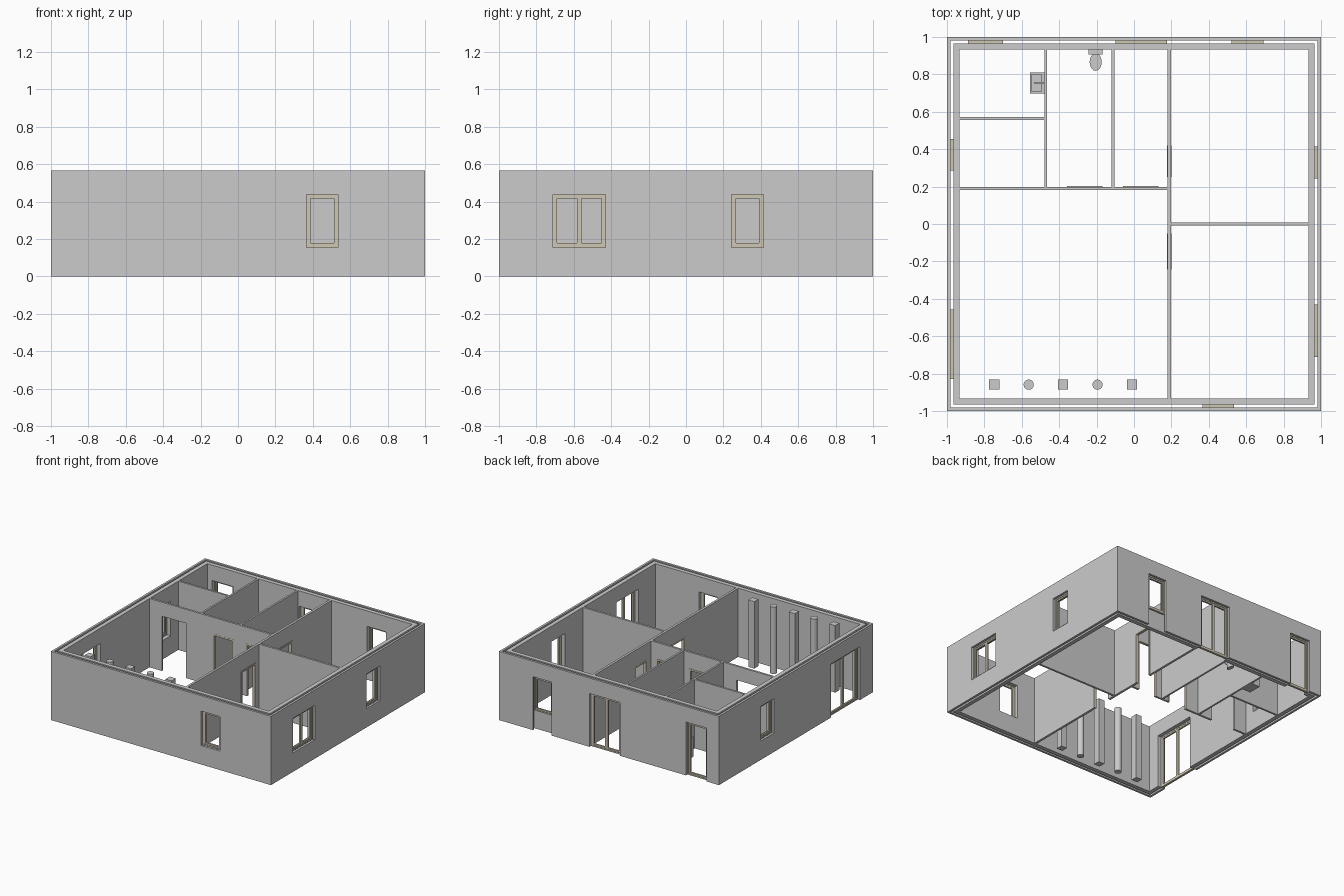
import bpy, bmesh, math

if "Cube" in bpy.data.objects:
    bpy.data.objects.remove(bpy.data.objects["Cube"])

H = 0.565          # wall height
HEAD = 0.4385      # window head height
SILL = 0.155

tan = bpy.data.materials.new("tan_frame")
tan.diffuse_color = (0.62, 0.57, 0.46, 1)
tan.use_nodes = True
tan.node_tree.nodes["Principled BSDF"].inputs["Base Color"].default_value = tan.diffuse_color


def boxes(name, items, mat=None):
    """One object made of axis-aligned boxes (x0, x1, y0, y1, z0, z1)."""
    bm = bmesh.new()
    for x0, x1, y0, y1, z0, z1 in items:
        for v in bmesh.ops.create_cube(bm, size=1)["verts"]:
            v.co = (x1 if v.co.x > 0 else x0,
                    y1 if v.co.y > 0 else y0,
                    z1 if v.co.z > 0 else z0)
    return finish(name, bm, mat)


def finish(name, bm, mat=None):
    me = bpy.data.meshes.new(name)
    bm.to_mesh(me)
    bm.free()
    ob = bpy.data.objects.new(name, me)
    bpy.context.collection.objects.link(ob)
    if mat:
        me.materials.append(mat)
    return ob


def cut(ob, items):
    """Subtract boxes from an object and remove the cutter."""
    cutter = boxes("cutter", items)
    mod = ob.modifiers.new("openings", "BOOLEAN")
    mod.operation, mod.solver, mod.object = "DIFFERENCE", "EXACT", cutter
    bpy.context.view_layer.objects.active = ob
    bpy.ops.object.modifier_apply(modifier=mod.name)
    bpy.data.objects.remove(cutter)


def along(axis, u0, u1, d0, d1, z0, z1):
    """Box from wall coordinates: u runs along the wall, d through it."""
    d0, d1 = sorted((d0, d1))
    return (u0, u1, d0, d1, z0, z1) if axis == "x" else (d0, d1, u0, u1, z0, z1)


def border(axis, u0, u1, d0, d1, z0, z1, t, bottom=True):
    """Four (or three) bars around a rectangle."""
    zb = z0 + t if bottom else z0
    bars = [along(axis, u0, u0 + t, d0, d1, z0, z1),
            along(axis, u1 - t, u1, d0, d1, z0, z1),
            along(axis, u0 + t, u1 - t, d0, d1, z1 - t, z1)]
    if bottom:
        bars.append(along(axis, u0 + t, u1 - t, d0, d1, z0, zb))
    return bars


# Exterior openings: name, axis, side, u0, u1, frame sill, outer cut sill, panes
openings = [
    ("front_window", "x", -1, 0.365, 0.535, SILL, SILL, 1),
    ("right_double_window", "y", 1, -0.712, -0.43, SILL, SILL, 2),
    ("right_window", "y", 1, 0.243, 0.414, SILL, SILL, 1),
    ("back_recessed_window", "x", 1, 0.522, 0.692, SILL, -0.05, 1),
    ("back_double_door", "x", 1, -0.10, 0.176, 0, -0.05, 2),
    ("back_entrance_door", "x", 1, -0.888, -0.70, 0, -0.05, 1),
    ("left_window", "y", -1, 0.286, 0.455, SILL, SILL, 1),
    ("left_patio_door", "y", -1, -0.83, -0.457, 0, -0.05, 2),
]

# Cavity wall: outer and inner leaf
for name, o, i in (("outer_wall", 1.0, 0.982), ("inner_wall", 0.966, 0.932)):
    wall = boxes(name, [(-o, o, -o, o, 0, H)])
    cut(wall, [(-i, i, -i, i, -1, 1)])
    cut(wall, [along(ax, u0, u1, s * (i - 0.01), s * (o + 0.01),
                     outer if name == "outer_wall" or sill == 0 else sill, HEAD)
               for _, ax, s, u0, u1, sill, outer, _ in openings])

# Window and door frames with inner sashes
for name, ax, s, u0, u1, sill, _, panes in openings:
    bars = border(ax, u0, u1, s * 0.962, s * 0.981, sill, HEAD, 0.011)
    w = (u1 - u0 - 0.022) / panes
    for k in range(panes):
        a = u0 + 0.011 + k * w
        bars += border(ax, a, a + w, s * 0.964, s * 0.977,
                       sill + 0.011, HEAD - 0.011, 0.012)
    boxes(name, bars, tan)

# Interior partitions: name, axis, u range, thickness range, door list
HALL = 0.45
partitions = [
    ("spine_partition", "y", -0.932, 0.932, 0.178, 0.197,
     [(0.25, 0.42, True), (-0.243, -0.05, True)]),
    ("living_partition", "x", -0.932, 0.178, 0.182, 0.199,
     [(-0.82, -0.60, False), (-0.358, -0.168, True), (-0.06, 0.13, True)]),
    ("bedroom_partition", "x", 0.197, 0.932, -0.008, 0.009, []),
    ("toilet_right_partition", "y", 0.199, 0.932, -0.12, -0.105, []),
    ("toilet_left_partition", "y", 0.199, 0.932, -0.479, -0.464, []),
    ("washroom_partition", "x", -0.932, -0.479, 0.556, 0.572, []),
]
for name, ax, u0, u1, d0, d1, doors in partitions:
    wall = boxes(name, [along(ax, u0, u1, d0, d1, 0, H)])
    if doors:
        cut(wall, [along(ax, a, b, d0 - 0.01, d1 + 0.01, -0.05,
                         0.43 if framed else HALL) for a, b, framed in doors])
    for n, (a, b, framed) in enumerate(doors):
        if framed:
            boxes(f"{name}_door_frame_{n + 1}",
                  border(ax, a, b, d0 - 0.001, d1 + 0.003, 0, 0.43, 0.014, False), tan)

# Columns: square and round alternating
for n in range(5):
    x, y, r, h = -0.747 + n * 0.184, -0.859, 0.027, 0.55
    if n % 2 == 0:
        boxes(f"square_column_{n + 1}", [(x - r, x + r, y - r, y + r, 0, h)])
    else:
        bpy.ops.mesh.primitive_cylinder_add(vertices=32, radius=r, depth=h,
                                            location=(x, y, h / 2))
        bpy.context.object.name = f"round_column_{n + 1}"
        bpy.ops.object.shade_smooth_by_angle()

# Toilet: cistern and lofted bowl (z, centre y, radius x, radius y)
boxes("toilet_cistern", [(-0.243, -0.168, 0.905, 0.932, 0.07, 0.15)])
bm = bmesh.new()
prev = None
N = 24
for z, cy, rx, ry in ((0, 0.885, 0.018, 0.035), (0.035, 0.885, 0.018, 0.035),
                      (0.065, 0.868, 0.03, 0.046), (0.085, 0.866, 0.032, 0.047)):
    ring = [bm.verts.new((-0.205 + rx * math.cos(t), cy + ry * math.sin(t), z))
            for t in (2 * math.pi * k / N for k in range(N))]
    if prev:
        for k in range(N):
            j = (k + 1) % N
            bm.faces.new((prev[k], prev[j], ring[j], ring[k]))
    else:
        bm.faces.new(ring[::-1])
    prev = ring
bm.faces.new(prev)
bowl = finish("toilet_bowl", bm)
bpy.context.view_layer.objects.active = bowl
bowl.select_set(True)
bpy.ops.object.shade_smooth_by_angle()

# Wash basin with recessed top and tap
basin = boxes("wash_basin", [(-0.556, -0.479, 0.698, 0.81, 0, 0.165)])
cut(basin, [(-0.548, -0.495, 0.708, 0.80, 0.14, 0.2)])
boxes("basin_tap", [(-0.494, -0.484, 0.748, 0.76, 0.165, 0.195),
                    (-0.535, -0.484, 0.75, 0.758, 0.188, 0.197)])
